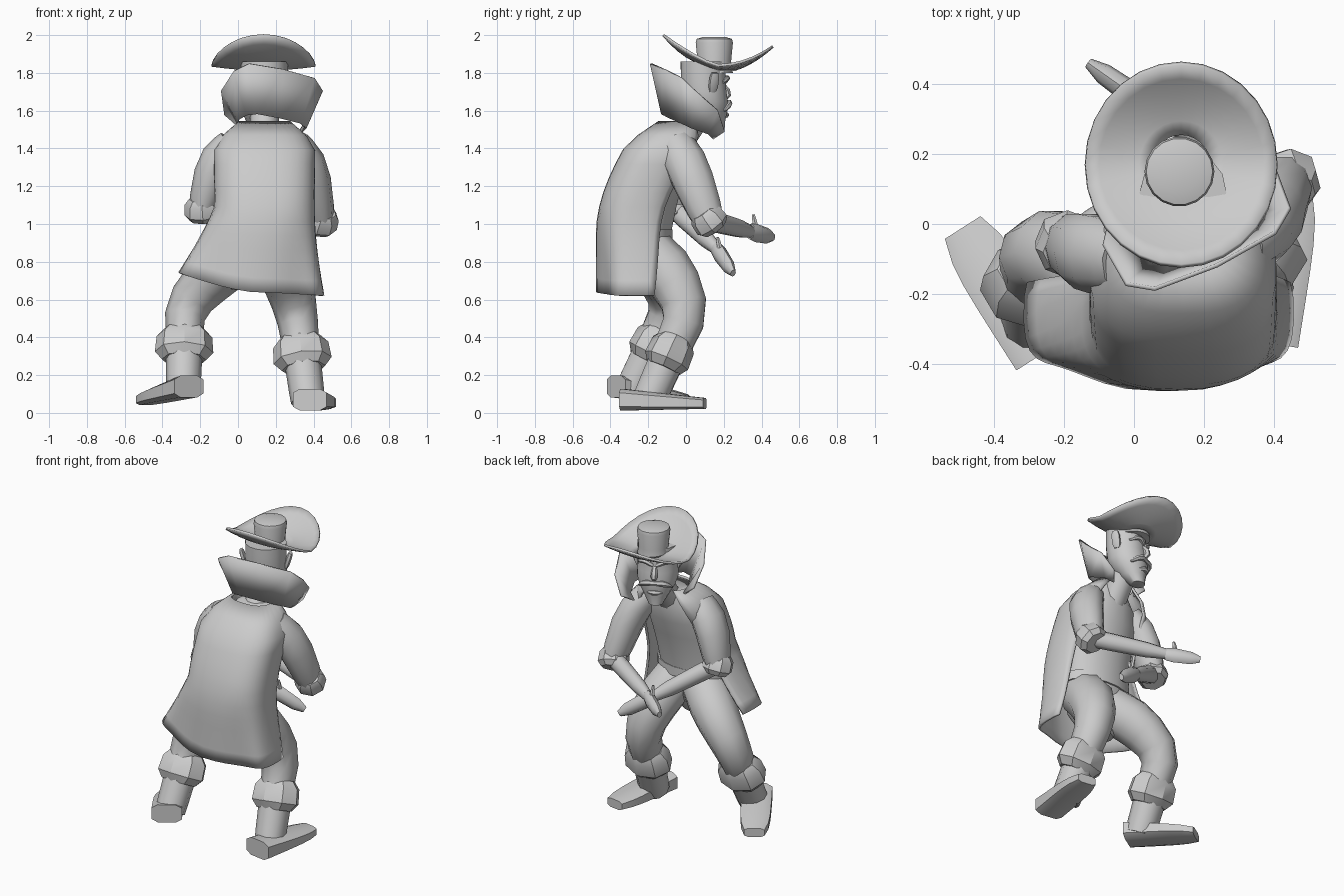
import bpy, bmesh
from math import sin, cos, tau, pi, radians, copysign
from mathutils import Vector, Matrix

cube = bpy.data.objects.get("Cube")
if cube:
    bpy.data.objects.remove(cube, do_unlink=True)

clay = bpy.data.materials.new("plain_grey")
clay.use_nodes = True
clay.diffuse_color = (.6, .6, .6, 1)
clay.node_tree.nodes["Principled BSDF"].inputs["Base Color"].default_value = clay.diffuse_color

FORWARD, UP = Vector((0, 1, 0)), Vector((0, 0, 1))
HEAD = Matrix.Translation((.14, .09, 0)) @ Matrix.Rotation(radians(25), 4, "Z")


def soft(value, power):
    """Signed power, used to square off a circle."""
    return copysign(abs(value) ** power, value)


def loft(name, rings, closed=True, caps=True, thickness=0, sharp=50):
    """Skin a row of equal point rings into one object."""
    bm = bmesh.new()
    rows = [[bm.verts.new(point) for point in ring] for ring in rings]
    count = len(rows[0])
    for upper, lower in zip(rows, rows[1:]):
        for i in range(count if closed else count - 1):
            j = (i + 1) % count
            bm.faces.new((upper[i], upper[j], lower[j], lower[i]))
    if closed and caps:
        bm.faces.new(reversed(rows[0]))
        bm.faces.new(rows[-1])
    bmesh.ops.recalc_face_normals(bm, faces=bm.faces)
    mesh = bpy.data.meshes.new(name)
    bm.to_mesh(mesh)
    bm.free()
    mesh.materials.append(clay)
    obj = bpy.data.objects.new(name, mesh)
    bpy.context.collection.objects.link(obj)
    if thickness:
        shell = obj.modifiers.new("thickness", "SOLIDIFY")
        shell.thickness, shell.offset = thickness, 0
    for other in bpy.context.selected_objects:
        other.select_set(False)
    obj.select_set(True)
    bpy.context.view_layer.objects.active = obj
    bpy.ops.object.shade_smooth_by_angle(angle=radians(sharp))
    return obj


def limb(name, joints, radii, depth=1, reference=FORWARD, sides=10, sharp=50):
    """Tube along joints with rounded bends; radii are spread evenly along it."""
    joints = [Vector(joint) for joint in joints]
    path = [joints[0]]
    for start, end in zip(joints, joints[1:]):
        path += [start.lerp(end, .25), start.lerp(end, .75)]
    path.append(joints[-1])
    rings, last = [], len(path) - 1
    for i, point in enumerate(path):
        along = (path[min(i + 1, last)] - path[max(i - 1, 0)]).normalized()
        across = reference.cross(along).normalized()
        over = along.cross(across) * depth
        place = i / last * (len(radii) - 1)
        step = min(int(place), len(radii) - 2)
        radius = radii[step] + (radii[step + 1] - radii[step]) * (place - step)
        turns = [tau * k / sides for k in range(sides)]
        rings.append([point + (across * cos(a) + over * sin(a)) * radius for a in turns])
    return loft(name, rings, sharp=sharp)


def cuff(name, centre, axis, radius, length, depth, reference=FORWARD):
    """Turned-over faceted band, widest at its lower rim."""
    half = axis.normalized() * length / 2
    radii = [radius * scale for scale in (.7, .95, 1, .75)]
    limb(name, [centre - half, centre + half], radii, depth, reference, 8, 35)


def arm(side, out, shoulder, elbow, wrist, fingertip):
    """Sleeve, rolled cuff, bare forearm, hand and thumb."""
    shoulder, elbow, wrist, fingertip = map(Vector, (shoulder, elbow, wrist, fingertip))
    bend = shoulder.lerp(elbow, .4) + Vector((out, 0, abs(out)))
    limb(side + "_sleeve", [shoulder, bend, elbow], (.08, .1, .07), 1.2)
    axis = (elbow - shoulder).normalized() + (wrist - elbow).normalized() * .7
    cuff(side + "_sleeve_cuff", elbow, axis, .095, .12, 1)
    limb(side + "_forearm", [elbow, wrist], (.05, .05, .03), 1.1, UP)
    limb(side + "_hand", [wrist, fingertip], (.03, .035, .03, .015), 1.4, UP, 8)
    root = wrist.lerp(fingertip, .3)
    limb(side + "_thumb", [root, root + UP * .1 - FORWARD * .02], (.022, .008), sides=6)


def foot(name, heel, toe, width, height):
    """Rounded boot foot with a flat sole, tapering toward the toe."""
    side = (toe - heel).cross(UP).normalized()
    rings = []
    for k in range(7):
        t = k / 6
        centre, w, h = heel.lerp(toe, t), width * (1 - t ** 6 / 3), height * (1 - t / 2)
        turns = [tau * (i + .5) / 8 for i in range(8)]
        rings.append([centre + side * w * soft(cos(a), .6) + UP * h * (soft(sin(a), .5) + 1) / 2
                      for a in turns])
    loft(name, rings, sharp=40)


def leg(side, hip, knee, ankle, heel, toe):
    """Trouser leg, boot cuff, boot shaft and foot."""
    hip, knee, ankle, heel, toe = map(Vector, (hip, knee, ankle, heel, toe))
    calf, shin = knee.lerp(ankle, .45), ankle - knee
    thigh = hip.lerp(knee, .5) + (UP + FORWARD) * .03
    limb(side + "_trouser", [hip, thigh, knee, calf], (.14, .14, .11, .09), 1.05)
    cuff(side + "_boot_cuff", calf, shin, .155, .18, .8)
    limb(side + "_boot_shaft", [calf, ankle], (.1, .09))
    foot(side + "_foot", heel, toe, .095, .12)


def level(z, x, y, rx, ry, sides=18, power=1):
    """Flat ring of points at one height."""
    turns = [tau * k / sides for k in range(sides)]
    return [Vector((x + rx * soft(cos(a), power), y + ry * soft(sin(a), power), z)) for a in turns]


# Leaning torso, hips and belt
rings = []
for k in range(9):
    t = k / 8
    girth = min(1, .5 + 3 * t, .5 + 3 * (1 - t))
    rings.append(level(.65 + .87 * t, .08 + .07 * t, -.25 + .2 * t ** 2, .22 * girth, .15 * girth))
loft("torso", rings)
loft("belt", [level(z, .11, -.235, .235, .165) for z in (.91, .97)])

# Long coat, open at the front, flaring into a tilted hem
rings = []
for k in range(13):
    t = k / 12
    girth, flare = min(1, .5 + 4 * t), max(0, 2 * t - 1)
    x = .14 - .07 * flare
    y = -.04 - .23 * sin(pi / 2 * min(1, 1.5 * t))
    width, wrap = .26 * girth + .12 * flare ** 1.3, radians(150 - 45 * t)
    ring = []
    for i in range(25):
        a = wrap * (i / 12 - 1)
        s, c = sin(a), cos(a)
        fold = .03 * flare * sin(2.5 * a) ** 2
        hem = flare * (.02 * max(0, s) - .1 * max(0, -s))
        ring.append(Vector((x + width * soft(s, .75), y - .2 * girth * soft(c, .75) + fold,
                            1.54 - .9 * t - hem)))
    rings.append(ring)
loft("coat", rings, closed=False, thickness=.015)


def collar_edge(rx, ry, top, drop):
    """Collar line wrapping the neck from tip to tip, highest at the back."""
    ring = []
    for k in range(9):
        a = radians(135) * (k / 4 - 1)
        x, y = rx * soft(sin(a), .6), -ry * soft(cos(a), .6)
        fall = drop * ((1 - cos(a)) / 2) ** 1.5
        ring.append(HEAD @ Vector((x, y - .09, top - fall - x / 5)))
    return ring


# Standing collar and neck
loft("collar", [collar_edge(.18, .1, 1.56, .1), collar_edge(.27, .14, 1.82, .36)],
     closed=False, thickness=.012, sharp=30)
limb("neck", [(.14, -.06, 1.4), (.14, .08, 1.6)], (.08, .075))

# Head, with the chin pushed forward
rings = []
for k in range(8):
    t = k / 7
    girth = min(1, .35 + 1.8 * t)
    rings.append(level(1.49 + .37 * t, 0, .08 * (1 - t) ** 3, .125 * girth, .12 * girth, 14))
face = [loft("head", rings)]

# Face details
face.append(limb("nose", [(0, .1, 1.75), (0, .15, 1.69), (0, .12, 1.66)], (.012, .022, .012), sides=6))
face.append(limb("mouth", [(-.05, .1, 1.57), (0, .14, 1.58), (.05, .1, 1.57)], (.008, .018, .008), 1, UP, 6))
for side, s in (("left", 1), ("right", -1)):
    face.append(limb(side + "_moustache", [(0, .13, 1.64), (s * .06, .13, 1.64), (s * .1, .08, 1.6)],
                     (.015, .02, .006), 1, UP, 6))
    face.append(limb(side + "_brow", [(s * .01, .12, 1.75), (s * .06, .12, 1.78), (s * .1, .07, 1.75)],
                     (.012, .016, .008), 1, UP, 6))
    face.append(limb(side + "_ear", [(s * .12, 0, 1.7), (s * .15, 0, 1.8)], (.012, .02, .012), 1.6, sides=6))
for part in face:
    part.matrix_world = HEAD

# Hat: brim rolled up high at the back and lower at the front, round crown
rings = []
for k in range(6):
    reach = .3 + .7 * k / 5
    ring = []
    for i in range(28):
        s, c = sin(tau * i / 28), cos(tau * i / 28)
        lift = .02 + .16 * max(0, -s) ** 1.3 + .1 * max(0, s) ** 2
        ring.append(Vector((.135 + .275 * reach * c, .17 + .29 * reach * s,
                            1.82 + lift * reach ** 2 - .02 * (1 - reach) * s)))
    rings.append(ring)
loft("hat_brim", rings, caps=False, thickness=.014)
crown = zip((1.8, 1.86, 1.96, 1.98, 1.99), (.1, .09, .1, .095, .06))
loft("hat_crown", [level(z, .13, .15, radius, radius) for z, radius in crown])

# Limbs
arm("left", .03, (.3, -.06, 1.43), (.44, .12, 1.02), (.04, .34, .96), (-.13, .46, .93))
arm("right", -.03, (-.03, -.1, 1.43), (-.19, -.06, 1.08), (.12, .16, .87), (.31, .25, .74))
leg("left", (.2, -.22, .86), (.31, .01, .53), (.37, -.2, .06), (.38, -.34, .01), (.45, .1, .02))
leg("right", (.02, -.22, .84), (-.28, -.07, .56), (-.29, -.29, .12), (-.26, -.37, .08), (-.49, -.01, .04))
